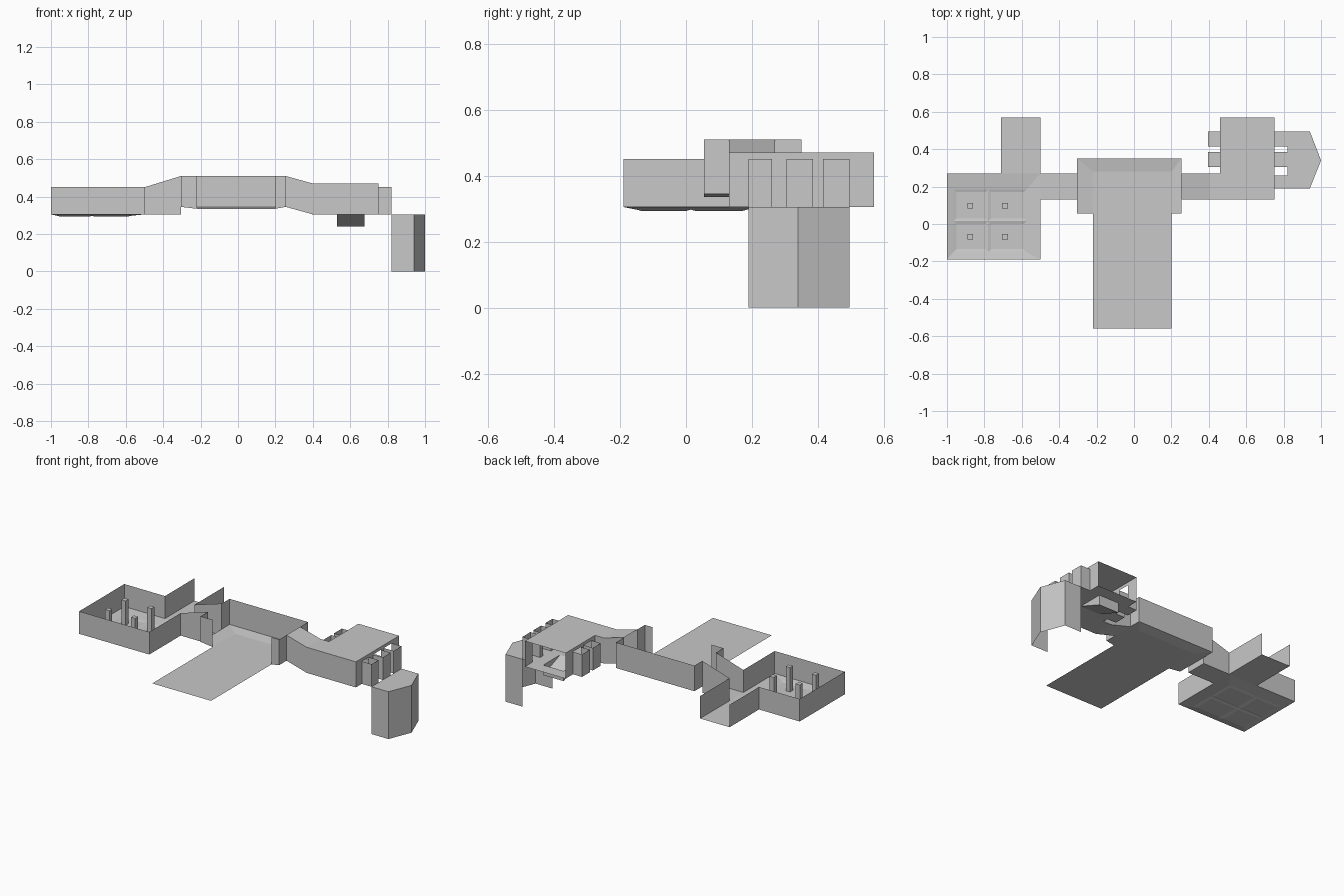
import bpy

if "Cube" in bpy.data.objects:
    bpy.data.objects.remove(bpy.data.objects["Cube"])

grey = bpy.data.materials.new("concrete_grey")
grey.diffuse_color = (0.58, 0.58, 0.58, 1)
grey.use_nodes = True
grey.node_tree.nodes["Principled BSDF"].inputs["Base Color"].default_value = grey.diffuse_color


def sheet(name, faces):
    """Thin-surface part made from a few polygons."""
    verts, polys = [], []
    for f in faces:
        polys.append(range(len(verts), len(verts) + len(f)))
        verts += f
    mesh = bpy.data.meshes.new(name)
    mesh.from_pydata(verts, [], [list(p) for p in polys])
    mesh.materials.append(grey)
    ob = bpy.data.objects.new(name, mesh)
    bpy.context.collection.objects.link(ob)
    return ob


def rect(x0, x1, y0, y1, z0, z1=None):
    """Floor quad, sloping along x from z0 to z1."""
    z1 = z0 if z1 is None else z1
    return [(x0, y0, z0), (x1, y0, z1), (x1, y1, z1), (x0, y1, z0)]


def ring(a, b):
    """Quads joining two four-sided loops."""
    return [[a[i], a[(i + 1) % 4], b[(i + 1) % 4], b[i]] for i in range(4)]


def walls(path, z0, z1):
    """Vertical quads along a path; a point may carry its own bottom and top."""
    p = [q if len(q) == 4 else (q[0], q[1], z0, z1) for q in path]
    return [[(a[0], a[1], a[2]), (b[0], b[1], b[2]), (b[0], b[1], b[3]), (a[0], a[1], a[3])]
            for a, b in zip(p, p[1:])]


LOW, TOP = 0.305, 0.45

# Pillared room: walls, side passage and shallow sunken floor
sheet("pillar_room_walls", walls([(-.5, .13), (-.5, -.19), (-1, -.19), (-1, .27),
                                  (-.71, .27), (-.71, .57)], LOW, TOP)
      + walls([(-.5, .57), (-.5, .27)], LOW, TOP))
sheet("side_passage_floor", [rect(-.71, -.5, .27, .57, LOW)])
outer = rect(-1, -.5, -.19, .27, LOW)
inner = rect(-.965, -.575, -.15, .185, .297)
floor = ring(outer, inner)
for x0, x1 in ((-.965, -.78), (-.78, -.575)):
    for y0, y1 in ((-.15, .015), (.015, .185)):
        a = rect(x0, x1, y0, y1, .297)
        b = rect(x0 + .015, x1 - .015, y0 + .015, y1 - .015, .293)
        floor += ring(a, b) + [b]
sheet("pillar_room_floor", floor)
for x in (-.875, -.69):
    for y in (-.068, .097):
        r = .015
        sheet("pillar", walls([(x - r, y - r), (x + r, y - r), (x + r, y + r),
                               (x - r, y + r), (x - r, y - r)], .293, TOP)
              + [rect(x - r, x + r, y - r, y + r, TOP)])

# Open corridor rising towards the hall
sheet("west_corridor_walls", [f for y in (.13, .27) for f in
                              walls([(-.5, y, LOW, TOP), (-.305, y, LOW, .51)], 0, 0)])
sheet("west_corridor_floor", [rect(-.5, -.305, .13, .27, LOW)]
      + walls([(-.305, .13), (-.305, .27)], LOW, .345))

# Central hall with open front and long landing
sheet("hall_walls", walls([(-.22, .055, .335, .51), (-.305, .055), (-.305, .13)], .345, .51)
      + walls([(-.305, .27), (-.305, .35), (.255, .35), (.255, .27)], .345, .51)
      + walls([(.255, .13), (.255, .055), (.2, .055, .335, .51)], .345, .51))
hall_out = rect(-.305, .255, .055, .35, .345)
hall_in = rect(-.22, .2, .055, .28, .335)
sheet("hall_floor", ring(hall_out, hall_in)[1:] + [hall_in])
sheet("landing", [rect(-.22, .2, -.56, .055, .335)])

# Roofed corridor sloping down to the booth room
E = .47
sheet("east_corridor_walls",
      walls([(.255, .13, .345, .51), (.4, .13), (.75, .13)], LOW, E)
      + walls([(.255, .27, .345, .51), (.4, .27), (.46, .27)], LOW, E))
for name, za, zb in (("east_corridor_floor", .345, LOW), ("east_corridor_roof", .51, E)):
    sheet(name, [rect(.255, .4, .13, .27, za, zb), rect(.4, .46, .13, .27, zb)])

# Booth room: roof, and a floor with a ramp pit
sheet("booth_room_roof", [rect(.46, .75, .13, .57, E)])
px0, px1, py0, py1, pz = .53, .675, .32, .49, .24
sheet("booth_room_floor", [rect(.46, .75, .13, py0, LOW), rect(.46, .75, py1, .57, LOW),
                           rect(.46, px0, py0, py1, LOW), rect(px1, .75, py0, py1, LOW)])
pit = [[(px0, py0, LOW), (px1, py0, LOW), (px1, py1, pz), (px0, py1, pz)]]
pit += walls([(px0, py1), (px1, py1)], pz, LOW)
pit += [[(x, py0, LOW), (x, py1, pz), (x, py1, LOW)] for x in (px0, px1)]
sheet("ramp_pit", pit)


def booth_wall(name, x, x_out, y_start, slots):
    """Wall with doorways, each opening into a small open-topped booth."""
    faces, booths, y = [], [], y_start
    for y0, y1 in slots:
        faces += walls([(x, y), (x, y0)], LOW, E) + walls([(x, y0), (x, y1)], TOP, E)
        booths += walls([(x, y0), (x_out, y0), (x_out, y1), (x, y1)], LOW, TOP)
        booths.append(rect(min(x, x_out), max(x, x_out), y0, y1, LOW))
        y = y1
    sheet(name + "_wall", faces + walls([(x, y), (x, .57)], LOW, E))
    sheet(name + "_booths", booths)


booth_wall("west", .46, .395, .27, [(.305, .385), (.415, .495)])
booth_wall("east", .75, .82, .13, [(.19, .26), (.305, .385), (.415, .495)])

# Tower bay hanging below the east booths
bay = [(.82, .19), (.94, .19), (1, .34), (.94, .495), (.82, .495)]
sheet("bay_walls", walls(bay, 0, LOW))
sheet("bay_top", [[(x, y, LOW) for x, y in bay]])
